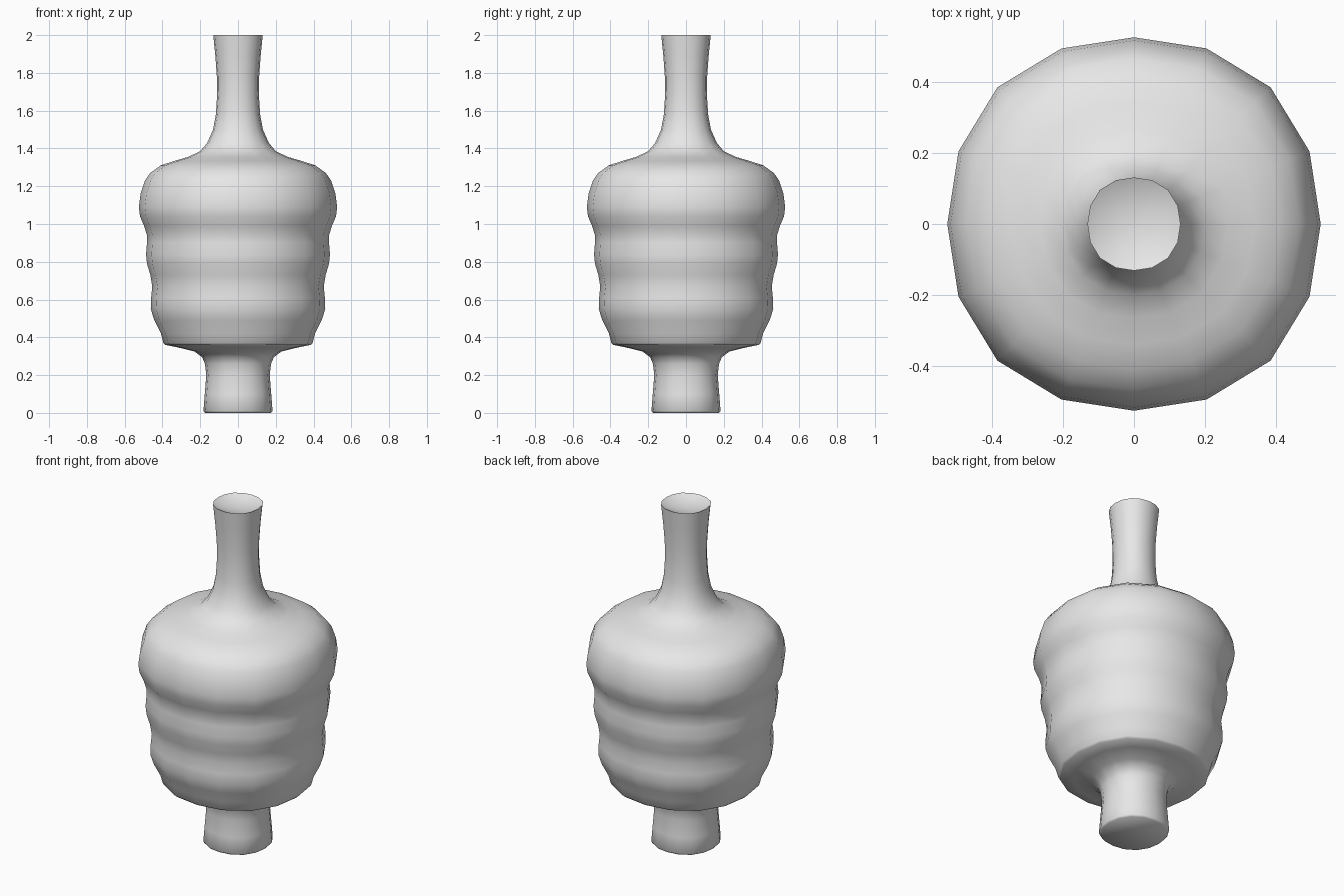
import bpy
import bmesh
from math import cos, sin, pi, radians

SIDES = 16

# Remove the default object
cube = bpy.data.objects.get("Cube")
if cube:
    bpy.data.objects.remove(cube, do_unlink=True)

# Plain grey finish
grey = bpy.data.materials.new("plain_grey")
grey.use_nodes = True
grey.diffuse_color = (0.8, 0.8, 0.8, 1)
grey.node_tree.nodes["Principled BSDF"].inputs["Base Color"].default_value = (0.8, 0.8, 0.8, 1)

# Profile sections as (radius, height), from the base upwards
foot = [(.175, 0), (.183, .01), (.176, .1), (.168, .2), (.175, .26), (.19, .295), (.23, .325)]
belly = [(.32, .347), (.385, .36), (.395, .37), (.408, .42), (.443, .49), (.462, .55),
         (.46, .61), (.454, .67), (.464, .73), (.482, .79), (.487, .84), (.482, .9),
         (.482, .94), (.497, .99), (.519, 1.04), (.525, 1.09), (.516, 1.16), (.493, 1.23)]
shoulder = [(.465, 1.27), (.41, 1.31), (.34, 1.333), (.265, 1.355), (.2, 1.385)]
neck = [(.163, 1.43), (.132, 1.5), (.117, 1.58), (.111, 1.68), (.112, 1.78), (.12, 1.89), (.131, 2)]
dish = [(.1, 1.985), (.05, 1.975)]


def ring(bm, radius, height):
    """A ring that is slightly squared off towards its diagonals."""
    verts = []
    for i in range(SIDES):
        a = 2 * pi * i / SIDES
        r = radius * (1 + .0175 * (1 - cos(4 * a)))
        verts.append(bm.verts.new((r * cos(a), r * sin(a), height)))
    return verts


def lathe(name, profile, tip_height):
    bm = bmesh.new()
    rings = [ring(bm, r, z) for r, z in profile]
    for low, high in zip(rings, rings[1:]):
        for i in range(SIDES):
            j = (i + 1) % SIDES
            bm.faces.new((low[i], low[j], high[j], high[i]))
    # Flat base and sunken top
    bm.faces.new(rings[0][::-1])
    tip = bm.verts.new((0, 0, tip_height))
    for i in range(SIDES):
        bm.faces.new((rings[-1][i], rings[-1][(i + 1) % SIDES], tip))
    mesh = bpy.data.meshes.new(name)
    bm.to_mesh(mesh)
    bm.free()
    mesh.materials.append(grey)
    obj = bpy.data.objects.new(name, mesh)
    bpy.context.collection.objects.link(obj)
    return obj


# Ribbed bottle with a narrow neck and foot
bottle = lathe("ribbed_bottle", foot + belly + shoulder + neck + dish, 1.97)
bpy.ops.object.select_all(action='DESELECT')
bottle.select_set(True)
bpy.context.view_layer.objects.active = bottle
bpy.ops.object.shade_smooth_by_angle(angle=radians(60))
